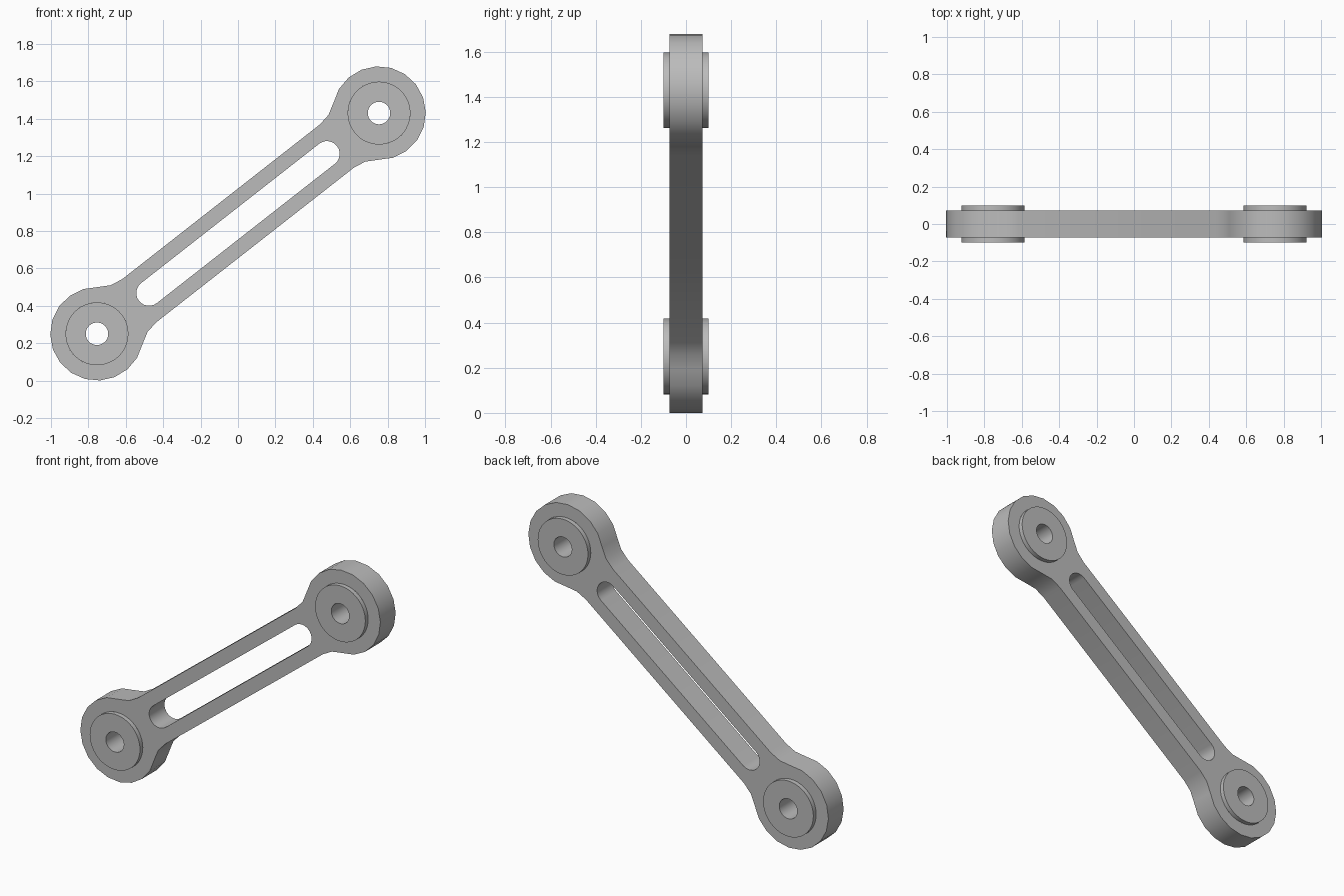
import bpy, bmesh
from math import radians, cos, sin, pi, sqrt, atan2, hypot
from mathutils import Matrix, Vector

cube = bpy.data.objects.get("Cube")
if cube:
    bpy.data.objects.remove(cube, do_unlink=True)

# Main dimensions
END_X, END_Z, MID_Z = 0.754, 0.59, 0.84
TILT, HALF_SPAN = atan2(END_Z, END_X), hypot(END_X, END_Z)
EYE_R, BOSS_R, BORE_R = 0.25, 0.168, 0.06
BEAM_W, FILLET_R = 0.147, 0.2
SLOT_U, SLOT_R = 0.604, 0.068
BODY_Y, BOSS_Y = 0.073, 0.1
SIDES = 48

metal = bpy.data.materials.new("plain grey metal")
metal.use_nodes = True
grey = (0.5, 0.5, 0.5, 1.0)
metal.diffuse_color = grey
metal.node_tree.nodes["Principled BSDF"].inputs["Base Color"].default_value = grey


def arc(cx, cy, r, start, end, steps):
    angles = [start + (end - start) * i / steps for i in range(steps + 1)]
    return [(cx + r * cos(a), cy + r * sin(a)) for a in angles]


def half_turn(points):
    """Add the same points turned half way round the centre."""
    return points + [(-x, -y) for x, y in points]


def finish(obj):
    obj.data.materials.clear()
    obj.data.materials.append(metal)
    bpy.ops.object.select_all(action='DESELECT')
    obj.select_set(True)
    bpy.context.view_layer.objects.active = obj
    bpy.ops.object.shade_smooth_by_angle(angle=radians(30))


# Link outline: eye arc, fillet to the beam on both sides, repeated by half turn
fillet_u = sqrt((EYE_R + FILLET_R) ** 2 - (BEAM_W + FILLET_R) ** 2)
touch = atan2(BEAM_W + FILLET_R, fillet_u)
fu, fv = HALF_SPAN - fillet_u, BEAM_W + FILLET_R
lower = arc(fu, -fv, FILLET_R, pi / 2, touch, 2)
eye = arc(HALF_SPAN, 0, EYE_R, touch - pi, pi - touch, 14)
upper = arc(fu, fv, FILLET_R, -touch, -pi / 2, 2)
outline = half_turn(lower[:-1] + eye + upper[1:])
slot = half_turn(arc(SLOT_U, 0, SLOT_R, -pi / 2, pi / 2, 12))
bores = [arc(s * HALF_SPAN, 0, BOSS_R, TILT, TILT + 2 * pi, SIDES)[:-1] for s in (-1, 1)]

# Link body: filled profile with openings, given its thickness
curve = bpy.data.curves.new("link_body", 'CURVE')
curve.dimensions = '2D'
curve.fill_mode = 'BOTH'
curve.extrude = BODY_Y
for loop in [outline, slot] + bores:
    spline = curve.splines.new('POLY')
    spline.points.add(len(loop) - 1)
    for p, (u, v) in zip(spline.points, loop):
        p.co = (u, v, 0, 1)
    spline.use_cyclic_u = True
body = bpy.data.objects.new("link_body", curve)
bpy.context.collection.objects.link(body)
bpy.ops.object.select_all(action='DESELECT')
body.select_set(True)
bpy.context.view_layer.objects.active = body
bpy.ops.object.convert(target='MESH')
body = bpy.context.object

place = (Matrix.Translation((0, 0, MID_Z)) @ Matrix.Rotation(-TILT, 4, 'Y')
         @ Matrix.Rotation(pi / 2, 4, 'X'))
centres = [Vector((s * END_X, 0, MID_Z + s * END_Z)) for s in (-1, 1)]
bm = bmesh.new()
bm.from_mesh(body.data)
bm.transform(place)
bmesh.ops.remove_doubles(bm, verts=bm.verts, dist=0.0001)
bmesh.ops.recalc_face_normals(bm, faces=bm.faces)
# Open the seats, since the bosses close them
seats = [f for f in bm.faces if abs(f.normal.y) < 0.5 and
         any((f.calc_center_median() - c).length < BOSS_R + 0.01 for c in centres)]
bmesh.ops.delete(bm, geom=seats, context='FACES')
bm.to_mesh(body.data)
bm.free()
finish(body)

# Bosses: stepped section spun round each bore
section = [(BOSS_R, -BODY_Y), (BOSS_R, -BOSS_Y), (BORE_R, -BOSS_Y),
           (BORE_R, BOSS_Y), (BOSS_R, BOSS_Y), (BOSS_R, BODY_Y)]
for name, centre in zip(("lower_boss", "upper_boss"), centres):
    bm = bmesh.new()
    verts = [bm.verts.new((r, y, 0)) for r, y in section]
    edges = [bm.edges.new(pair) for pair in zip(verts, verts[1:])]
    bmesh.ops.spin(bm, geom=verts + edges, cent=(0, 0, 0), axis=(0, 1, 0),
                   angle=2 * pi, steps=SIDES)
    bmesh.ops.remove_doubles(bm, verts=bm.verts, dist=0.0001)
    bmesh.ops.recalc_face_normals(bm, faces=bm.faces)
    # Front rim must face forward
    front = min(bm.faces, key=lambda f: f.calc_center_median().y)
    if front.normal.y > 0:
        bmesh.ops.reverse_faces(bm, faces=bm.faces)
    bm.transform(Matrix.Translation(centre))
    mesh = bpy.data.meshes.new(name)
    bm.to_mesh(mesh)
    bm.free()
    boss = bpy.data.objects.new(name, mesh)
    bpy.context.collection.objects.link(boss)
    finish(boss)
